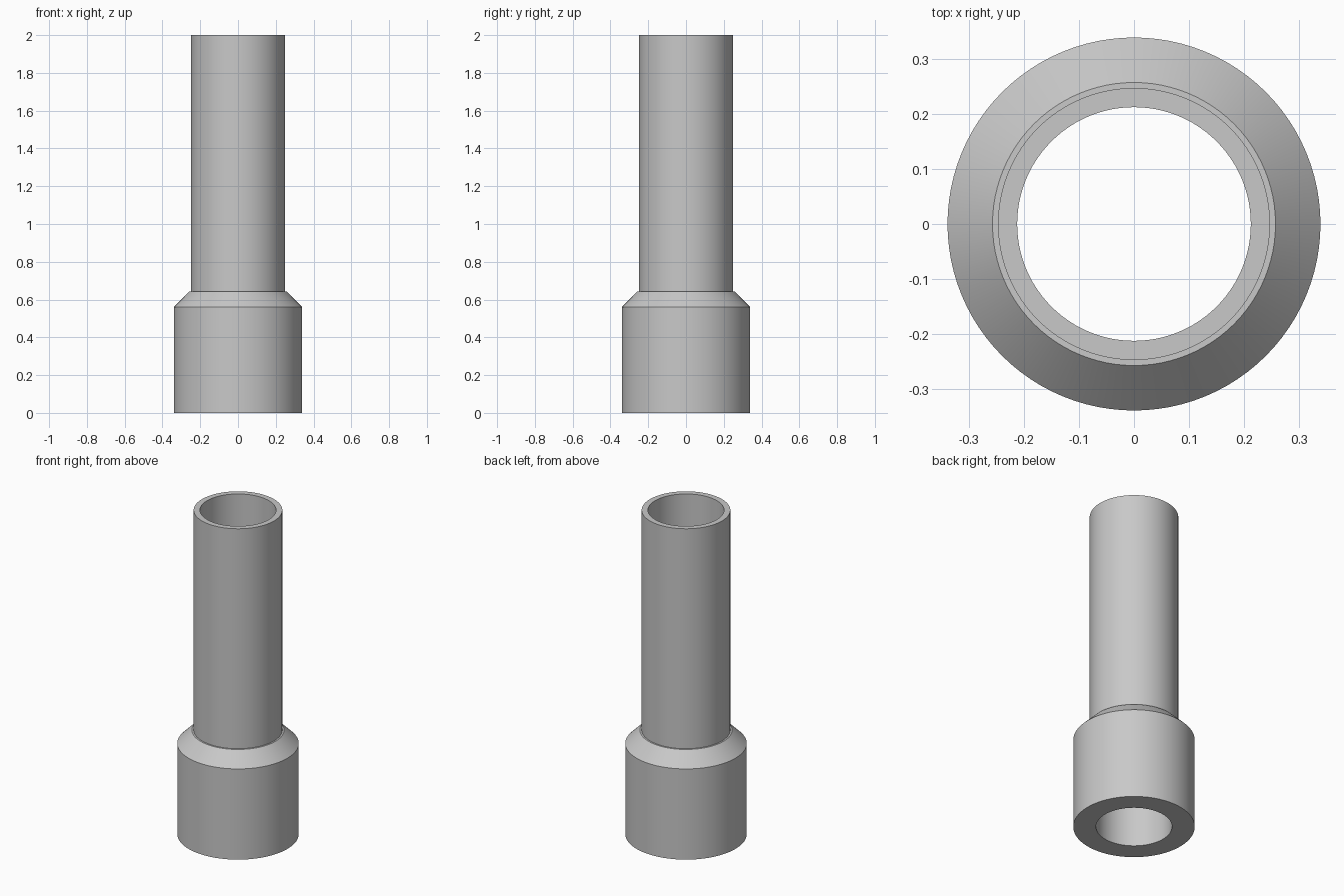
import bpy
import bmesh
import math

if "Cube" in bpy.data.objects:
    bpy.data.objects.remove(bpy.data.objects["Cube"], do_unlink=True)

SEGMENTS = 96

# Material
GREY = (0.58, 0.58, 0.58, 1.0)
metal = bpy.data.materials.new("plain grey")
metal.use_nodes = True
metal.diffuse_color = GREY
metal.node_tree.nodes["Principled BSDF"].inputs["Base Color"].default_value = GREY


def lathe(name, profile, material):
    """Revolve a closed (radius, height) profile around the z axis."""
    bm = bmesh.new()
    verts = [bm.verts.new((r, 0, z)) for r, z in profile]
    edges = [bm.edges.new((v, verts[i - 1])) for i, v in enumerate(verts)]
    bmesh.ops.spin(bm, geom=verts + edges, cent=(0, 0, 0), axis=(0, 0, 1),
                   angle=math.tau, steps=SEGMENTS, use_merge=True)
    bmesh.ops.remove_doubles(bm, verts=bm.verts, dist=0.0001)
    bmesh.ops.recalc_face_normals(bm, faces=bm.faces)
    mesh = bpy.data.meshes.new(name)
    bm.to_mesh(mesh)
    bm.free()
    mesh.materials.append(material)
    obj = bpy.data.objects.new(name, mesh)
    bpy.context.collection.objects.link(obj)
    bpy.ops.object.select_all(action="DESELECT")
    obj.select_set(True)
    bpy.context.view_layer.objects.active = obj
    bpy.ops.object.shade_smooth_by_angle(angle=math.radians(30))
    return obj


# Thin tube with a thick chamfered collar at its foot, bored right through
bore, tube, lip, collar = 0.213, 0.248, 0.258, 0.34
shoulder, chamfer_top, height = 0.56, 0.642, 2.0
lathe("collared_tube", [
    (bore, 0), (collar, 0), (collar, shoulder), (lip, chamfer_top),
    (tube, chamfer_top), (tube, height), (bore, height),
], metal)
